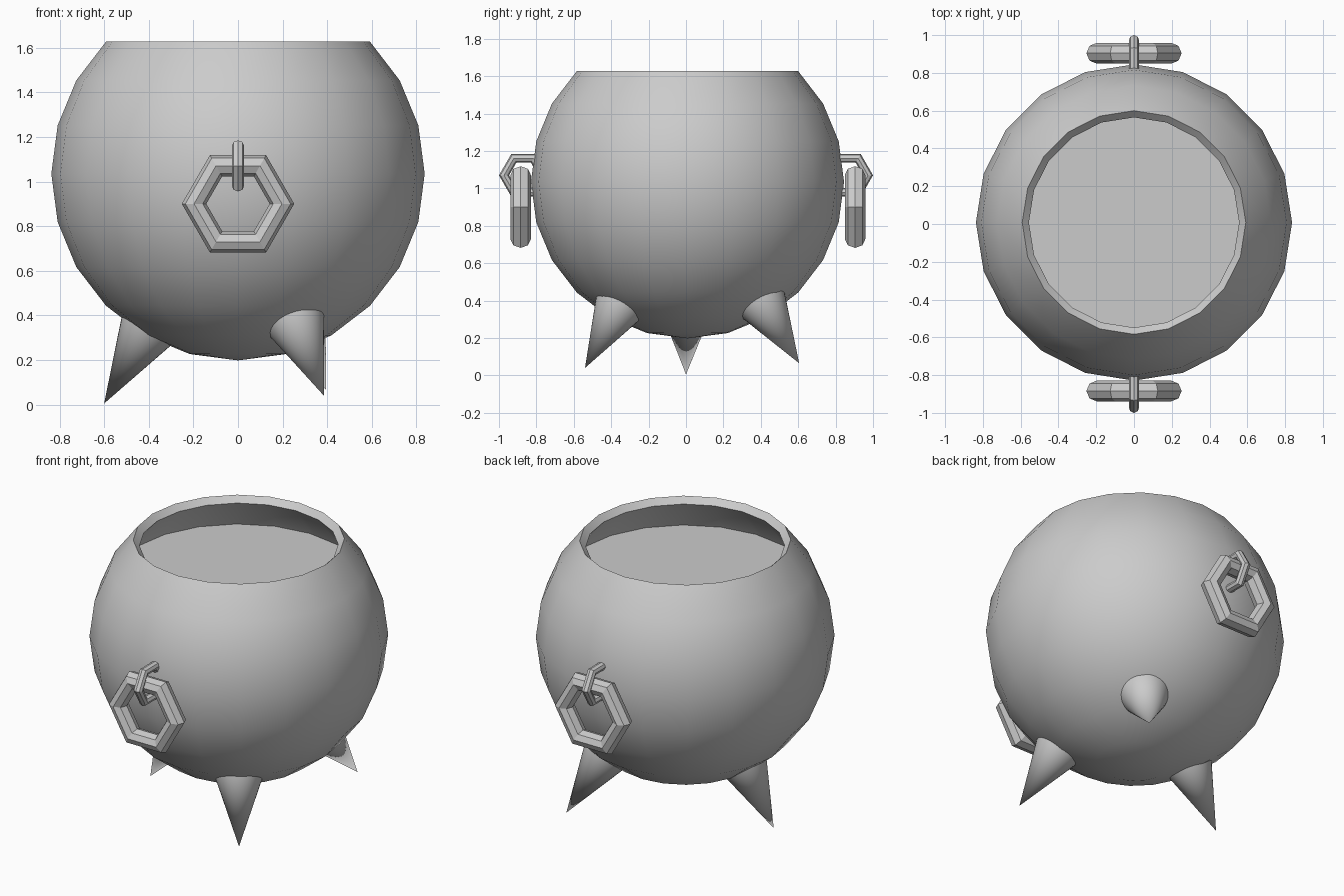
import bpy, math
from mathutils import Vector

if "Cube" in bpy.data.objects:
    bpy.data.objects.remove(bpy.data.objects["Cube"])

CENTRE = Vector((0, 0.008, 1.035))   # centre of the round pot
R_OUT, R_IN = 0.837, 0.787           # outer and inner wall radius
SEGS = 20


def mesh_object(name, verts, faces):
    mesh = bpy.data.meshes.new(name)
    mesh.from_pydata(verts, [], faces)
    mesh.update()
    obj = bpy.data.objects.new(name, mesh)
    bpy.context.collection.objects.link(obj)
    return obj


def smooth(obj, angle=32):
    bpy.ops.object.select_all(action='DESELECT')
    obj.select_set(True)
    bpy.context.view_layer.objects.active = obj
    bpy.ops.object.shade_smooth_by_angle(angle=math.radians(angle))


def lathe(name, profile, segs, centre):
    """Revolve an (r, z) profile whose two ends lie on the axis."""
    n = len(profile) - 2
    verts = [centre + Vector((0, 0, profile[0][1]))]
    for r, z in profile[1:-1]:
        for s in range(segs):
            a = 2 * math.pi * s / segs
            verts.append(centre + Vector((r * math.cos(a), r * math.sin(a), z)))
    verts.append(centre + Vector((0, 0, profile[-1][1])))
    faces, last = [], len(verts) - 1
    for s in range(segs):
        t = (s + 1) % segs
        faces.append((0, 1 + t, 1 + s))
        for k in range(n - 1):
            a, b = 1 + k * segs, 1 + (k + 1) * segs
            faces.append((a + s, a + t, b + t, b + s))
        top = 1 + (n - 1) * segs
        faces.append((top + s, top + t, last))
    return mesh_object(name, verts, faces)


def torus(name, loc, rot, major, minor):
    bpy.ops.mesh.primitive_torus_add(location=loc, rotation=rot, major_segments=6,
                                     minor_segments=8, major_radius=major,
                                     minor_radius=minor)
    bpy.context.object.name = name


# Pot shell: 15 degree rings from the bottom to 45 degrees above the middle, then back inside
angles = [math.radians(a) for a in range(-90, 46, 15)]
outer = [(R_OUT * math.cos(a), R_OUT * math.sin(a)) for a in angles]
inner = [(R_IN * math.cos(a), R_IN * math.sin(a)) for a in reversed(angles)]
outer[0], inner[-1] = (0, -R_OUT), (0, -R_IN)
smooth(lathe("pot", outer + inner, SEGS, CENTRE))

# Liquid surface inside the pot
bpy.ops.mesh.primitive_circle_add(vertices=SEGS, radius=0.69, fill_type='NGON',
                                  location=(0, CENTRE.y, 1.4),
                                  rotation=(0, 0, math.radians(9)))
bpy.context.object.name = "liquid"
bpy.context.object.rotation_euler.z = 0

# Three pointed feet aimed at the pot centre
TIPS = {"left_foot": (-0.6, 0.0, 0.005),
        "front_right_foot": (0.385, -0.54, 0.04),
        "back_right_foot": (0.395, 0.605, 0.065)}
LENGTH = 0.41
for name, tip in TIPS.items():
    tip = Vector(tip)
    axis = (CENTRE - tip).normalized()
    bpy.ops.mesh.primitive_cone_add(
        vertices=32, radius1=LENGTH * math.tan(math.radians(18.8)), radius2=0,
        depth=LENGTH, location=tip + axis * LENGTH / 2,
        rotation=(-axis).to_track_quat('Z', 'Y').to_euler())
    bpy.context.object.name = name
    smooth(bpy.context.object)

# Hexagonal pull rings hanging from small hexagonal loops, front and back
H = math.pi / 2
for side, ring_y, loop_y in (("front", -0.884, -0.868), ("back", 0.904, 0.868)):
    torus(side + "_ring", (0, ring_y, 0.9), (H, 0, 0), 0.197, 0.055)
    torus(side + "_loop", (0, loop_y, 1.07), (H, 0, H), 0.105, 0.027)
